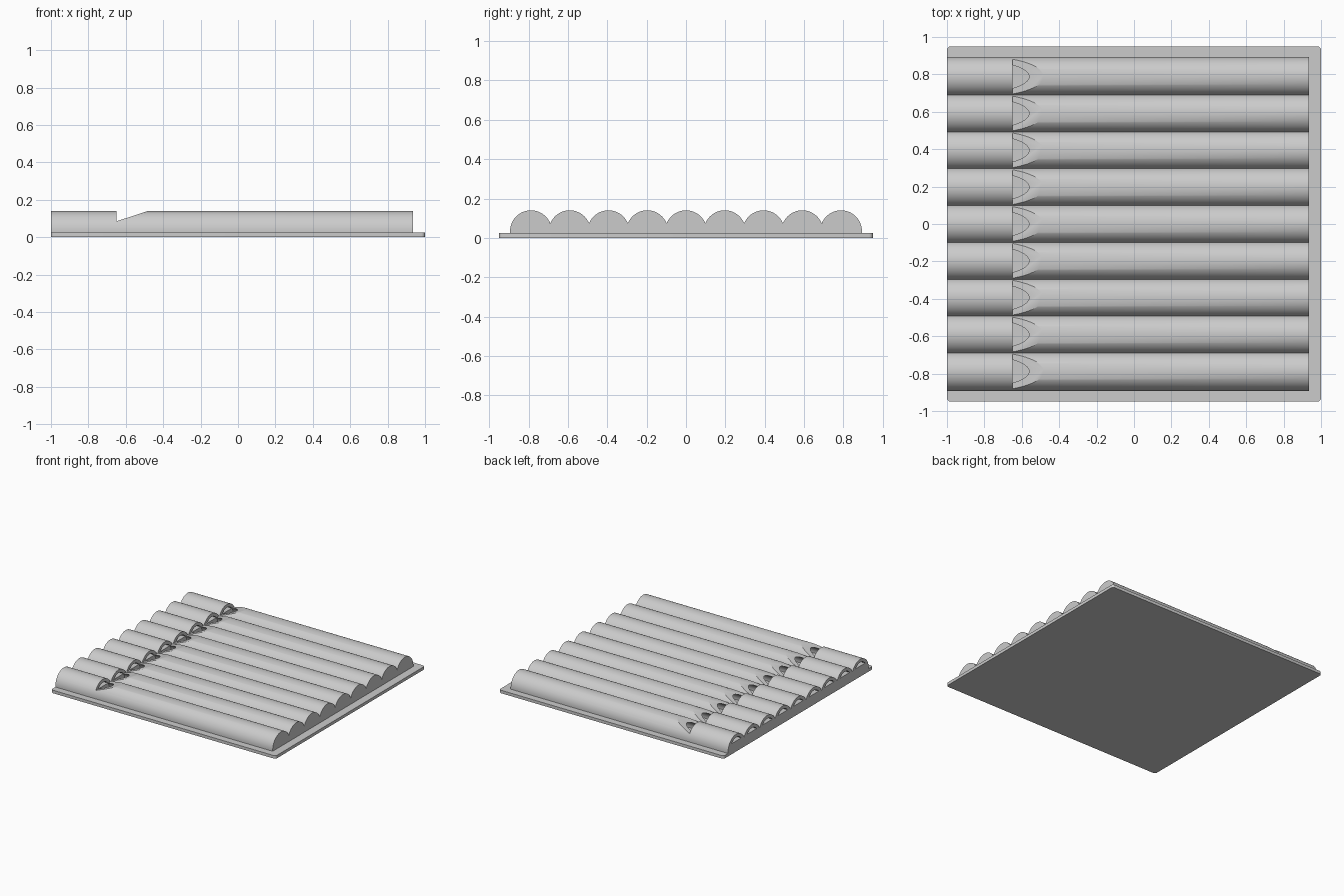
import bpy, bmesh, math

cube = bpy.data.objects.get("Cube")
if cube:
    bpy.data.objects.remove(cube, do_unlink=True)

TUBES, PITCH = 9, 0.197
OUTER, INNER, AXIS_Z = 0.106, 0.08, 0.034
BASE_TOP, MOUTH_X, MOUTH_Z = 0.024, -0.65, 0.085
centres = [(i - (TUBES - 1) / 2) * PITCH for i in range(TUBES)]

grey = bpy.data.materials.new("light grey")
grey.use_nodes = True
colour = (0.6, 0.6, 0.6, 1)
grey.diffuse_color = colour
grey.node_tree.nodes["Principled BSDF"].inputs["Base Color"].default_value = colour


def prism(bm, ring, step):
    """Extrude a closed ring of 3D points along a vector into a solid."""
    face = bm.faces.new([bm.verts.new(p) for p in ring])
    out = bmesh.ops.extrude_face_region(bm, geom=[face])["geom"]
    moved = [g for g in out if isinstance(g, bmesh.types.BMVert)]
    bmesh.ops.translate(bm, verts=moved, vec=step)


def make_object(name, bm):
    bmesh.ops.recalc_face_normals(bm, faces=bm.faces[:])
    mesh = bpy.data.meshes.new(name)
    bm.to_mesh(mesh)
    bm.free()
    mesh.materials.append(grey)
    obj = bpy.data.objects.new(name, mesh)
    bpy.context.collection.objects.link(obj)
    return obj


def arc(y, radius, start, end, steps=28):
    """Points of an arc about a tube axis, as (y, z)."""
    angles = [start + (end - start) * i / steps for i in range(steps + 1)]
    return [(y + radius * math.cos(a), AXIS_Z + radius * math.sin(a)) for a in angles]


def per_tube_cutter(name, ring_at, step):
    bm = bmesh.new()
    for y in centres:
        prism(bm, ring_at(y), step)
    obj = make_object(name, bm)
    obj.hide_render = True
    return obj


# Flat base plate with rounded upright corners
bm = bmesh.new()
prism(bm, [(-1, -0.95, 0), (1, -0.95, 0), (1, 0.95, 0), (-1, 0.95, 0)], (0, 0, BASE_TOP))
upright = [e for e in bm.edges if abs(e.verts[0].co.z - e.verts[1].co.z) > 0.01]
bmesh.ops.bevel(bm, geom=upright, offset=0.02, segments=5, profile=0.5, affect="EDGES")
base = make_object("base_plate", bm)

# Row of joined tubes from one scalloped outline
valley = math.acos(PITCH / 2 / OUTER)
outline = [(centres[0] - OUTER, BASE_TOP)]
for i, y in enumerate(centres):
    start = math.pi if i == 0 else math.pi - valley
    end = 0 if i == TUBES - 1 else valley
    points = arc(y, OUTER, start, end)
    outline += points if i == 0 else points[1:]
outline.append((centres[-1] + OUTER, BASE_TOP))
bm = bmesh.new()
prism(bm, [(-1, y, z) for y, z in outline], (1.935, 0, 0))
tubes = make_object("tube_row", bm)

# Hollow chambers, air slots and slanted mouths
chord = math.asin((MOUTH_Z - AXIS_Z) / INNER)
cutters = [
    per_tube_cutter(
        "chamber_cutter",
        lambda y: [(MOUTH_X, p, z) for p, z in arc(y, INNER, 0, math.pi)],
        (1.5, 0, 0)),
    per_tube_cutter(
        "air_slot_cutter",
        lambda y: [(-1.05, p, z) for p, z in arc(y, INNER, chord, math.pi - chord)],
        (0.42, 0, 0)),
    per_tube_cutter(
        "mouth_cutter",
        lambda y: [(MOUTH_X, y - 0.097, MOUTH_Z), (-0.42, y - 0.097, 0.16),
                   (MOUTH_X, y - 0.097, 0.16)],
        (0, 0.194, 0)),
]
for cutter in cutters:
    mod = tubes.modifiers.new(cutter.name, "BOOLEAN")
    mod.operation = "DIFFERENCE"
    mod.solver = "EXACT"
    mod.object = cutter

# Bake the cuts and drop the cutters
graph = bpy.context.evaluated_depsgraph_get()
baked = bpy.data.meshes.new_from_object(tubes.evaluated_get(graph))
tubes.modifiers.clear()
tubes.data = baked
for cutter in cutters:
    bpy.data.objects.remove(cutter, do_unlink=True)

# Smooth the curves, keep the rims sharp
for obj in (base, tubes):
    bpy.ops.object.select_all(action="DESELECT")
    obj.select_set(True)
    bpy.context.view_layer.objects.active = obj
    bpy.ops.object.shade_smooth_by_angle(angle=math.radians(30))
